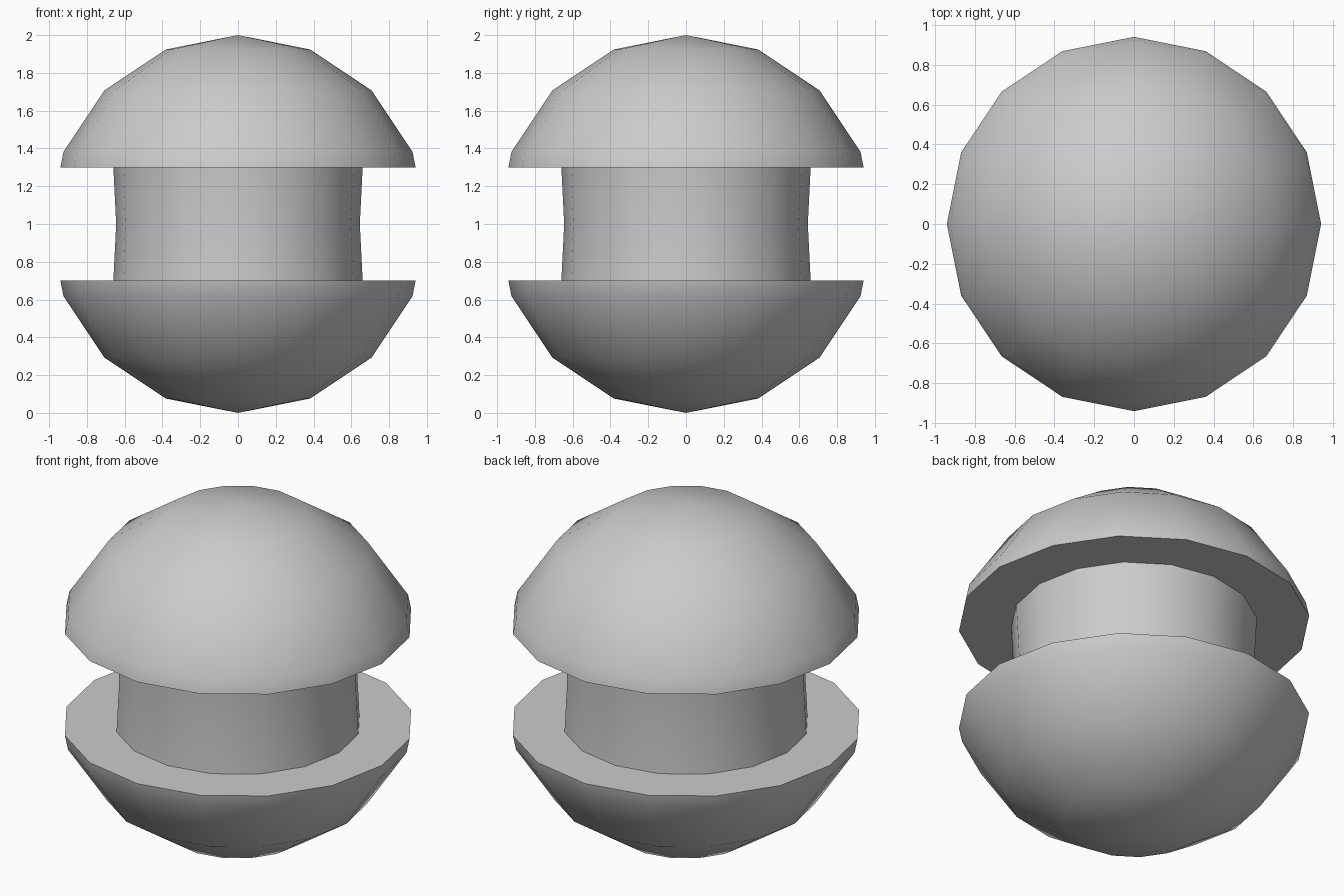
import bpy
import bmesh
import math

SIDES = 16
NECK_TOP = 0.30      # half height of the groove
NECK_R = 0.66
CENTRE_Z = 1.0

if "Cube" in bpy.data.objects:
    bpy.data.objects.remove(bpy.data.objects["Cube"], do_unlink=True)

grey = bpy.data.materials.new("plain_grey")
grey.use_nodes = True
colour = (0.6, 0.6, 0.6, 1)
grey.diffuse_color = colour
grey.node_tree.nodes["Principled BSDF"].inputs["Base Color"].default_value = colour


def lathe(name, profile):
    """Revolve (radius, height) points around the z axis."""
    bm = bmesh.new()
    verts = [bm.verts.new((r, 0, CENTRE_Z + h)) for r, h in profile]
    edges = [bm.edges.new(pair) for pair in zip(verts, verts[1:])]
    bmesh.ops.spin(bm, geom=verts + edges, cent=(0, 0, 0), axis=(0, 0, 1),
                   angle=math.tau, steps=SIDES)
    bmesh.ops.remove_doubles(bm, verts=bm.verts, dist=0.0005)
    bmesh.ops.recalc_face_normals(bm, faces=bm.faces)
    # Open shells: make sure the normals point away from the centre
    bm.normal_update()
    face = max(bm.faces, key=lambda f: f.calc_center_median().xy.length)
    if face.normal.xy.dot(face.calc_center_median().xy) < 0:
        bmesh.ops.reverse_faces(bm, faces=bm.faces)
    mesh = bpy.data.meshes.new(name)
    bm.to_mesh(mesh)
    bm.free()
    mesh.materials.append(grey)
    obj = bpy.data.objects.new(name, mesh)
    bpy.context.collection.objects.link(obj)
    bpy.ops.object.select_all(action="DESELECT")
    obj.select_set(True)
    bpy.context.view_layer.objects.active = obj
    bpy.ops.object.shade_smooth_by_angle(angle=math.radians(50))


# Domed caps: rings of a unit sphere, cut flat at the groove
rings = [(math.sin(math.pi * i / 8), math.cos(math.pi * i / 8)) for i in range(4)]
r, h = rings[-1]
rim_r = r + (1 - r) * (h - NECK_TOP) / h
cap = rings + [(rim_r, NECK_TOP), (NECK_R, NECK_TOP)]
for name, side in (("upper_cap", 1), ("lower_cap", -1)):
    lathe(name, [(radius, side * height) for radius, height in cap])

# Slightly waisted neck joining the caps
lathe("neck", [(NECK_R, NECK_TOP), (0.645, 0), (NECK_R, -NECK_TOP)])
